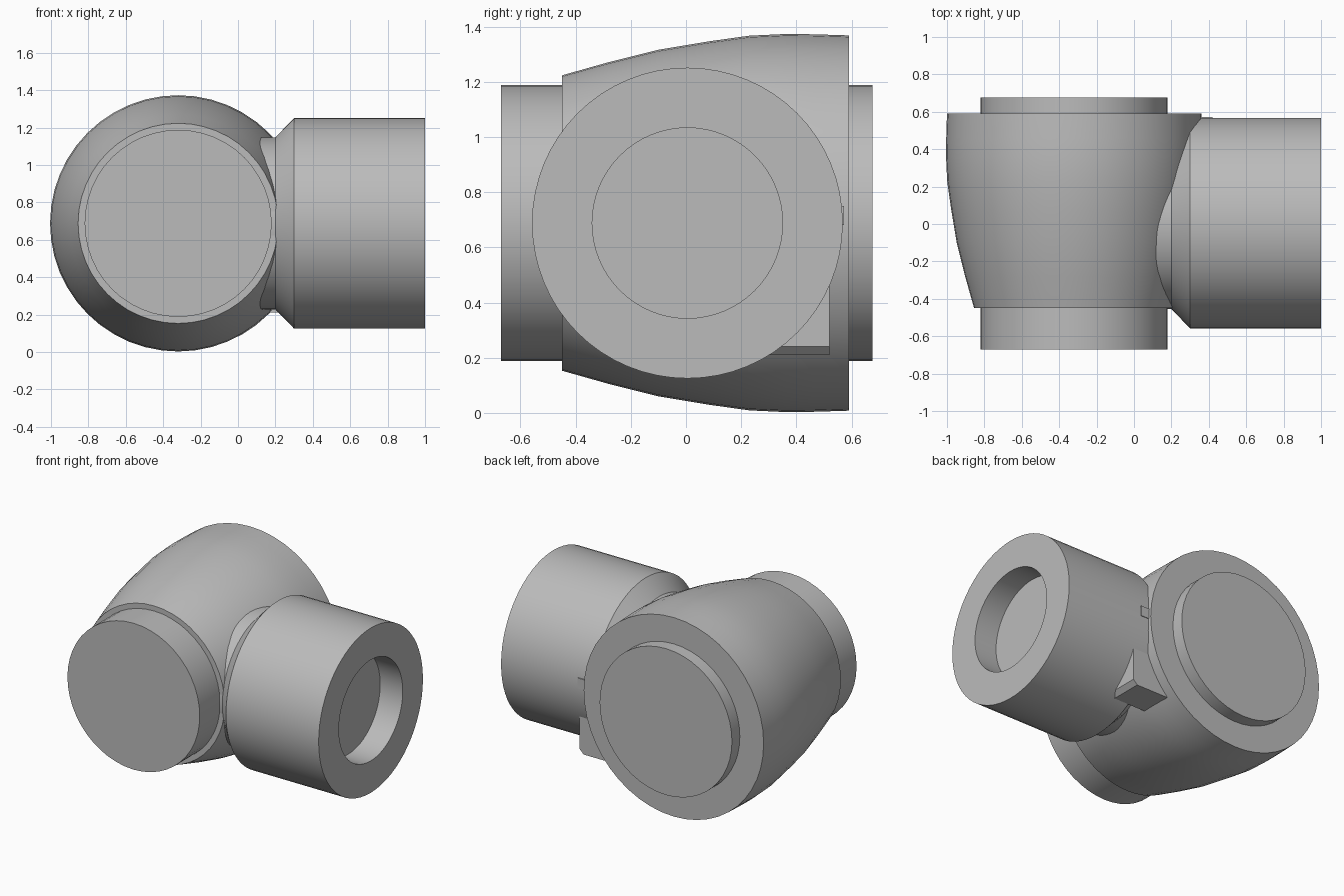
import bpy, bmesh, math
from mathutils import Matrix, Vector

cube = bpy.data.objects.get("Cube")
if cube:
    bpy.data.objects.remove(cube, do_unlink=True)

grey = bpy.data.materials.new("plain_grey")
grey.use_nodes = True
COLOUR = (0.5, 0.5, 0.5, 1)
grey.diffuse_color = COLOUR
grey.node_tree.nodes["Principled BSDF"].inputs["Base Color"].default_value = COLOUR

TO_Y = Matrix.Rotation(-math.pi / 2, 4, "X")
TO_X = Matrix.Rotation(math.pi / 2, 4, "Y")


def finish(name, bm, smooth=True):
    bmesh.ops.recalc_face_normals(bm, faces=bm.faces)
    mesh = bpy.data.meshes.new(name)
    bm.to_mesh(mesh)
    bm.free()
    mesh.materials.append(grey)
    obj = bpy.data.objects.new(name, mesh)
    bpy.context.collection.objects.link(obj)
    if smooth:
        bpy.ops.object.select_all(action="DESELECT")
        obj.select_set(True)
        bpy.context.view_layer.objects.active = obj
        bpy.ops.object.shade_smooth_by_angle(angle=math.radians(25))
    return obj


def lathe(name, profile, turn, centre, sides=48):
    """Revolve (radius, distance) pairs, closing both ends with a disc."""
    bm = bmesh.new()
    rings = []
    for r, d in profile:
        rings.append([bm.verts.new((r * math.cos(math.tau * i / sides),
                                    r * math.sin(math.tau * i / sides), d))
                      for i in range(sides)])
    for a, b in zip(rings, rings[1:]):
        for i in range(sides):
            j = (i + 1) % sides
            bm.faces.new((a[i], a[j], b[j], b[i]))
    bm.faces.new(rings[0])
    bm.faces.new(rings[-1])
    bm.transform(Matrix.Translation(centre) @ turn)
    return finish(name, bm)


def box(name, low, high, bevel=0):
    low, high = Vector(low), Vector(high)
    bm = bmesh.new()
    bmesh.ops.create_cube(bm, size=1, matrix=Matrix.Translation((low + high) / 2)
                          @ Matrix.Diagonal((*(high - low), 1)))
    if bevel:
        # soften only the lower outer edge
        edge = [e for e in bm.edges if all(
            v.co.z < low.z + 0.001 and v.co.x > high.x - 0.001 for v in e.verts)]
        bmesh.ops.bevel(bm, geom=edge, offset=bevel, segments=1, affect="EDGES")
    return finish(name, bm, smooth=False)


# Bulging main body and the straight pipe running through it
AXIS = (-0.32, 0, 0.688)
lathe("main_body", [(0.535, -0.45), (0.583, -0.28), (0.628, -0.1), (0.658, 0.08),
                    (0.679, 0.23), (0.685, 0.36), (0.684, 0.46), (0.68, 0.59)],
      TO_Y, AXIS)
lathe("through_pipe", [(0.5, -0.67), (0.5, 0.675)], TO_Y, AXIS)

# Side socket: neck, chamfer, barrel and blind bore
lathe("side_socket", [(0.46, 0), (0.46, 0.2), (0.563, 0.3), (0.563, 1),
                      (0.345, 1), (0.345, 0.83)],
      TO_X, (0, 0.005, 0.688), sides=64)

# Small ribs between the body and the socket
box("lower_rib", (0.1, 0.3, 0.21), (0.44, 0.52, 0.69), bevel=0.03)
box("rear_rib", (0.26, 0.48, 0.68), (0.42, 0.572, 0.75))
